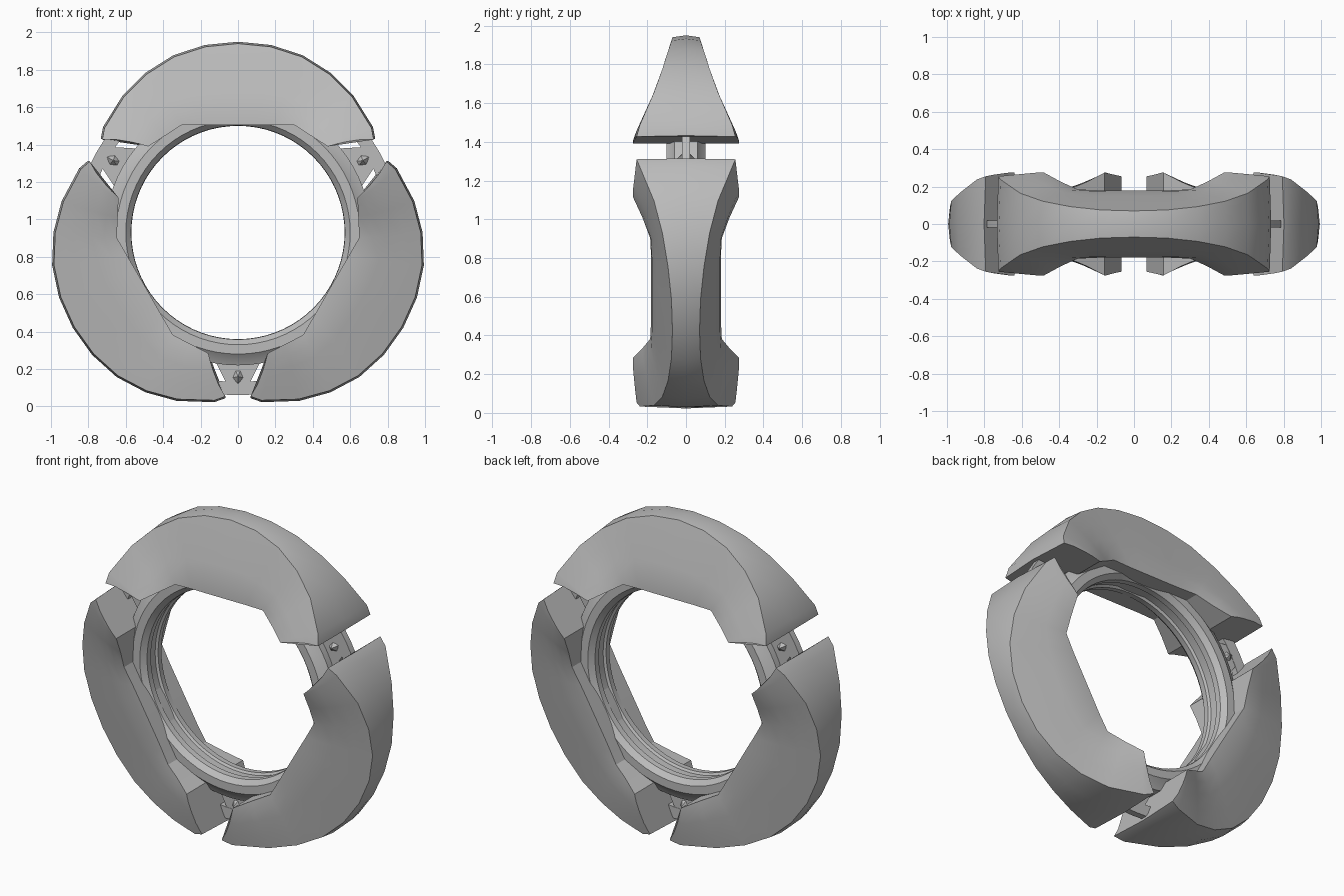
import bpy, bmesh, math
from mathutils import Vector

if "Cube" in bpy.data.objects:
    bpy.data.objects.remove(bpy.data.objects["Cube"])

CZ = 0.93  # height of the ring axis


def material(name, v):
    m = bpy.data.materials.new(name)
    m.diffuse_color = (v, v, v, 1)
    m.use_nodes = True
    m.node_tree.nodes["Principled BSDF"].inputs["Base Color"].default_value = m.diffuse_color
    return m


GREY = material("mid grey", 0.5)


def polar(r, deg, y, turn=0):
    """Point at radius r, angle measured clockwise from straight up."""
    a = math.radians(deg + turn)
    return Vector((r * math.sin(a), y, CZ + r * math.cos(a)))


def finish(name, bm, angle=30):
    bmesh.ops.remove_doubles(bm, verts=bm.verts, dist=1e-5)
    bmesh.ops.recalc_face_normals(bm, faces=bm.faces)
    me = bpy.data.meshes.new(name)
    bm.to_mesh(me)
    bm.free()
    me.materials.append(GREY)
    ob = bpy.data.objects.new(name, me)
    bpy.context.collection.objects.link(ob)
    bpy.ops.object.select_all(action='DESELECT')
    bpy.context.view_layer.objects.active = ob
    ob.select_set(True)
    bpy.ops.object.shade_smooth_by_angle(angle=math.radians(angle))
    return ob


def loft(bm, loops, closed):
    """Skin a row of closed cross-sections."""
    rows = [[bm.verts.new(p) for p in l] for l in loops]
    n = len(rows[0])
    for i in range(len(rows) if closed else len(rows) - 1):
        a, b = rows[i], rows[(i + 1) % len(rows)]
        for j in range(n):
            k = (j + 1) % n
            bm.faces.new((a[j], a[k], b[k], b[j]))
    if not closed:
        bm.faces.new(rows[0])
        bm.faces.new(rows[-1])


# Half of an armour segment: outer angle, radius, half width; inner the same
HALF = [(0, 1.02, .07, 0, .575, .18), (10, 1.018, .075, 9, .582, .18),
        (20, 1.009, .093, 18, .605, .18), (30, .987, .122, 27.6, .649, .185),
        (40, .958, .165, 37, .648, .225), (52, .916, .238, 45.8, .664, .272),
        (55.6, .889, .255, 46.2, .665, .275)]
STATIONS = [(-s[0], s[1], s[2], -s[3], s[4], s[5]) for s in HALF[:0:-1]] + HALF


def section(s, turn):
    ao, ro, wo, ai, ri, wi = s
    side = []
    # across the flank: outer edge, belly, shoulder, inner edge
    for t, f in ((0, 0), (.3, .36), (.6, .72), (.8, .95), (1, 1)):
        drop = .01 if t == 0 else 0
        side.append((ao + (ai - ao) * t, ro + (ri - ro) * t - drop, wo + (wi - wo) * f))
    pts = [polar(ro, ao, 0, turn)]
    pts += [polar(r, a, w, turn) for a, r, w in side]
    pts += [polar(r, a, -w, turn) for a, r, w in reversed(side)]
    return pts


def lathe(name, profile, steps=72):
    bm = bmesh.new()
    loft(bm, [[polar(r, 360 * i / steps, y) for r, y in profile] for i in range(steps)], True)
    return finish(name, bm)


for i, turn in enumerate((0, 120, 240)):
    # three armour segments
    bm = bmesh.new()
    loft(bm, [section(s, turn) for s in STATIONS], False)
    finish(f"armour_segment_{i + 1}", bm, 32)

    # wedge bracket in each gap
    g = turn + 60
    rad, tan = polar(1, g, 0) - Vector((0, 0, CZ)), polar(1, g + 90, 0) - Vector((0, 0, CZ))
    base = Vector((0, 0, CZ))
    bm = bmesh.new()
    loft(bm, [[base + rad * r + tan * t + Vector((0, y, 0))
               for r, t in ((.69, -.12), (.69, .12), (.83, .05), (.83, -.05))]
              for y in (-.018, .018)], False)
    finish(f"gap_bracket_{i + 1}", bm)

    # faceted spike on the bracket
    bm = bmesh.new()
    rim = [(.72, 0.02), (.78, .045), (.84, 0), (.78, -.045), (.72, -.02)]
    vs = [bm.verts.new(base + rad * r + tan * t) for r, t in rim]
    for y in (-.045, .045):
        tip = bm.verts.new(base + rad * .77 + Vector((0, y, 0)))
        for k in range(5):
            bm.faces.new((vs[k], vs[(k + 1) % 5], tip))
    finish(f"gap_spike_{i + 1}", bm, 10)

# inner ring with a central groove
half = [(.583, .025), (.57, .035), (.572, .07), (.60, .10), (.65, .10), (.68, .075), (.71, .06)]
lathe("inner_ring", half + [(r, -y) for r, y in reversed(half)])

# thin outer hoop joining the segments
lathe("outer_hoop", [(.80, -.02), (.87, -.02), (.87, .02), (.80, .02)])
